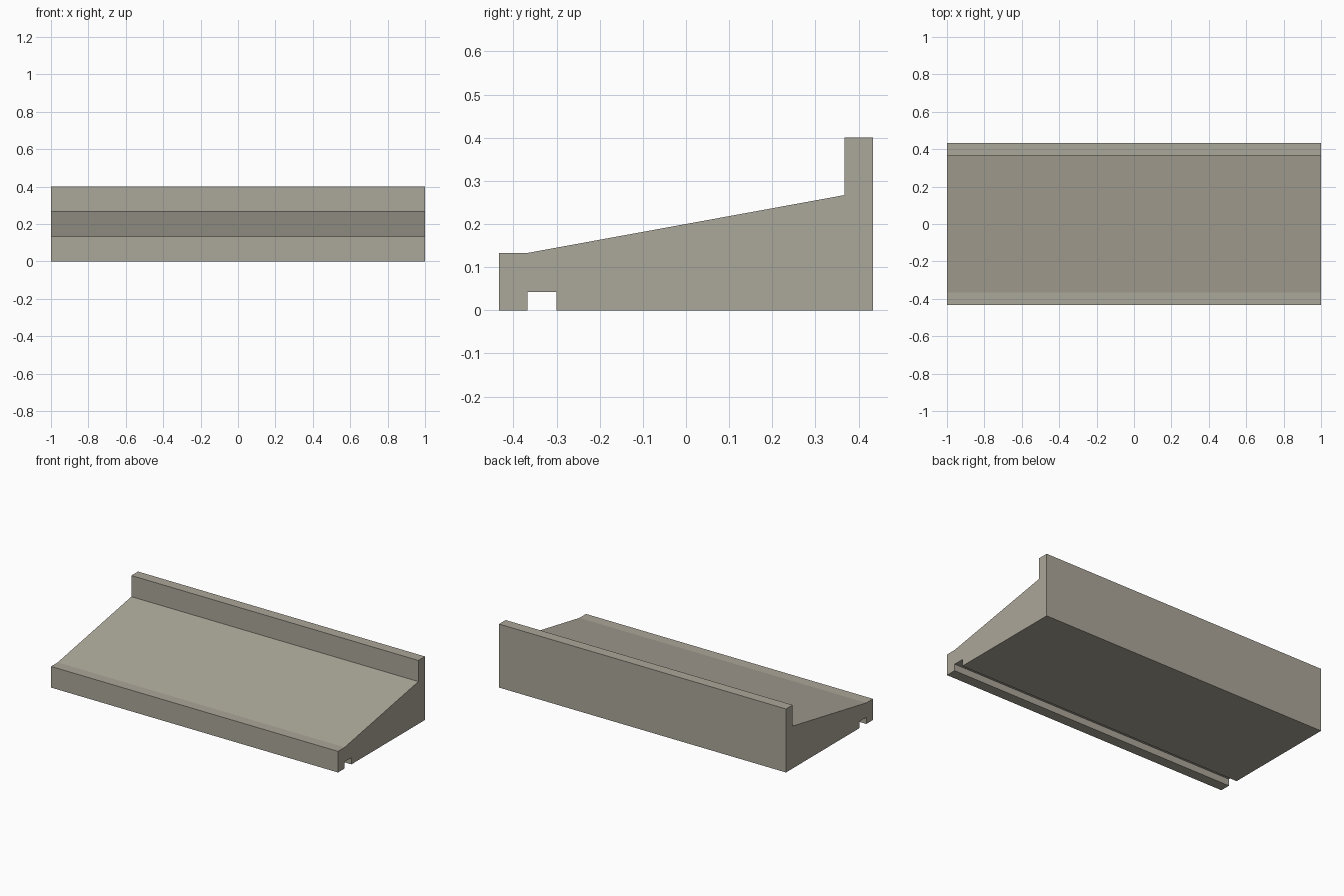
import bpy
import bmesh

if "Cube" in bpy.data.objects:
    bpy.data.objects.remove(bpy.data.objects["Cube"])

# Stone colour
stone = bpy.data.materials.new("warm_grey_stone")
stone.diffuse_color = (0.41, 0.385, 0.32, 1.0)
stone.use_nodes = True
stone.node_tree.nodes["Principled BSDF"].inputs["Base Color"].default_value = stone.diffuse_color

# Sill cross-section (y, z): front lip, drip groove, base, upstand, slope
profile = [
    (-0.433, 0.0), (-0.367, 0.0), (-0.367, 0.042), (-0.30, 0.042), (-0.30, 0.0),
    (0.433, 0.0), (0.433, 0.40), (0.367, 0.40), (0.367, 0.267),
    (-0.367, 0.133), (-0.433, 0.133),
]

# Extrude the section along the full length
bm = bmesh.new()
end = bm.faces.new([bm.verts.new((-1.0, y, z)) for y, z in profile])
result = bmesh.ops.extrude_face_region(bm, geom=[end], use_keep_orig=True)
moved = [v for v in result["geom"] if isinstance(v, bmesh.types.BMVert)]
bmesh.ops.translate(bm, verts=moved, vec=(2.0, 0.0, 0.0))
bmesh.ops.recalc_face_normals(bm, faces=bm.faces[:])

mesh = bpy.data.meshes.new("window_sill")
bm.to_mesh(mesh)
bm.free()
mesh.materials.append(stone)
sill = bpy.data.objects.new("window_sill", mesh)
bpy.context.collection.objects.link(sill)
